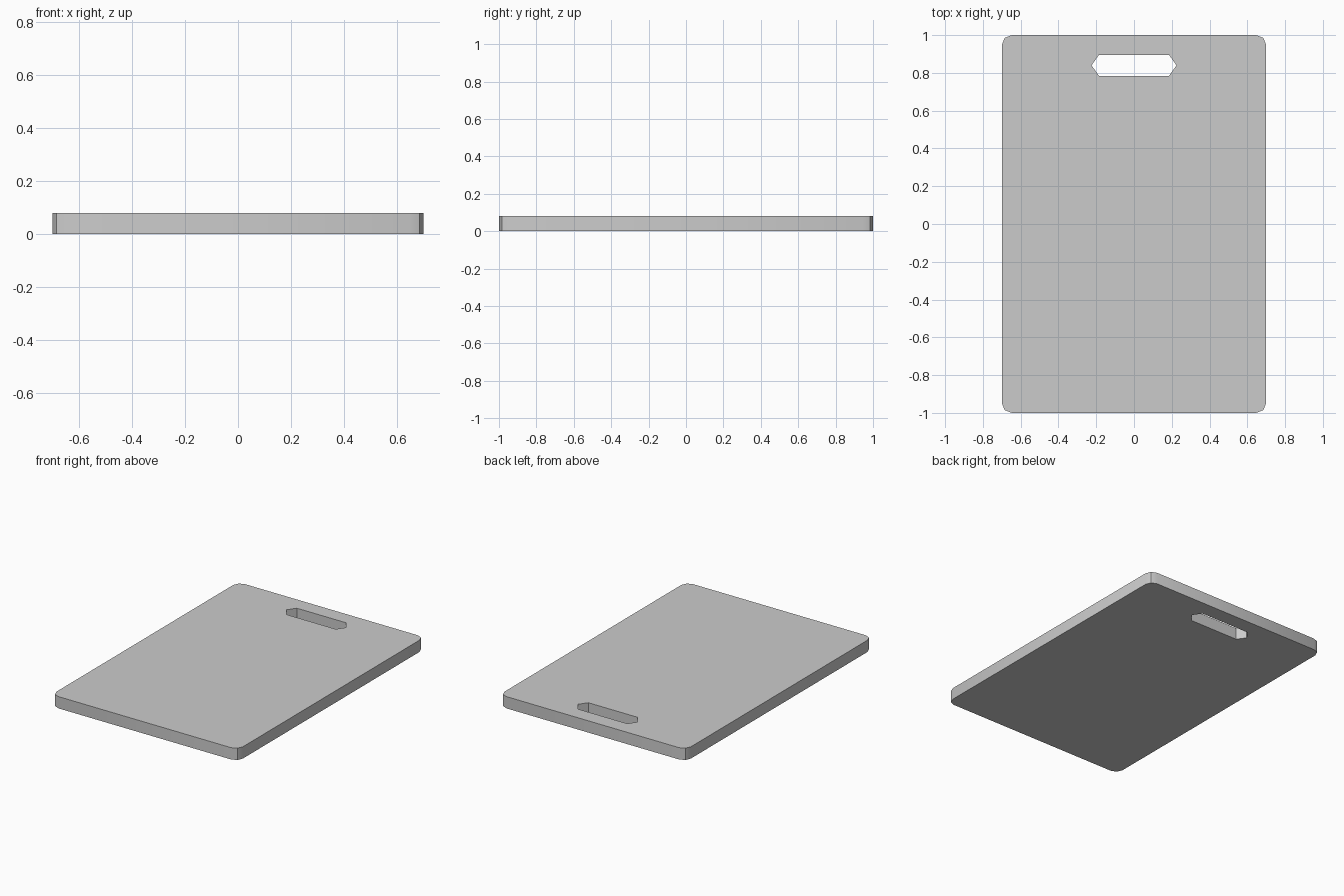
import bpy, bmesh
from math import radians, sin, cos

if "Cube" in bpy.data.objects:
    bpy.data.objects.remove(bpy.data.objects["Cube"])

W, L, T = 1.40, 2.00, 0.08   # board width, length, thickness
R, SEG = 0.052, 2            # corner radius and facets per corner


def board_outline():
    pts = []
    for i, (sx, sy) in enumerate([(1, 1), (-1, 1), (-1, -1), (1, -1)]):
        cx, cy = sx * (W / 2 - R), sy * (L / 2 - R)
        for k in range(SEG + 1):
            a = radians(90 * (i + k / SEG))
            pts.append((cx + R * cos(a), cy + R * sin(a)))
    return pts


def slot_outline(cy=0.84, tip=0.225, flat=0.185, h=0.056):
    return [(tip, cy), (flat, cy + h), (-flat, cy + h),
            (-tip, cy), (-flat, cy - h), (flat, cy - h)]


bm = bmesh.new()


def add_loop(pts):
    verts = [bm.verts.new((x, y, 0)) for x, y in pts]
    return [bm.edges.new((v, verts[(i + 1) % len(verts)])) for i, v in enumerate(verts)]


# Board face with the hexagonal handle slot left open, then extruded
edges = add_loop(board_outline()) + add_loop(slot_outline())
bmesh.ops.triangle_fill(bm, edges=edges, use_beauty=True, use_dissolve=False)
ext = bmesh.ops.extrude_face_region(bm, geom=bm.faces[:], use_keep_orig=True)
top = [g for g in ext["geom"] if isinstance(g, bmesh.types.BMVert)]
bmesh.ops.translate(bm, verts=top, vec=(0, 0, T))
bmesh.ops.recalc_face_normals(bm, faces=bm.faces[:])

mesh = bpy.data.meshes.new("cutting_board")
bm.to_mesh(mesh)
bm.free()
board = bpy.data.objects.new("cutting_board", mesh)
bpy.context.collection.objects.link(board)

# Soft corners, crisp rims and slot
bpy.context.view_layer.objects.active = board
board.select_set(True)
bpy.ops.object.shade_smooth_by_angle(angle=radians(30))
